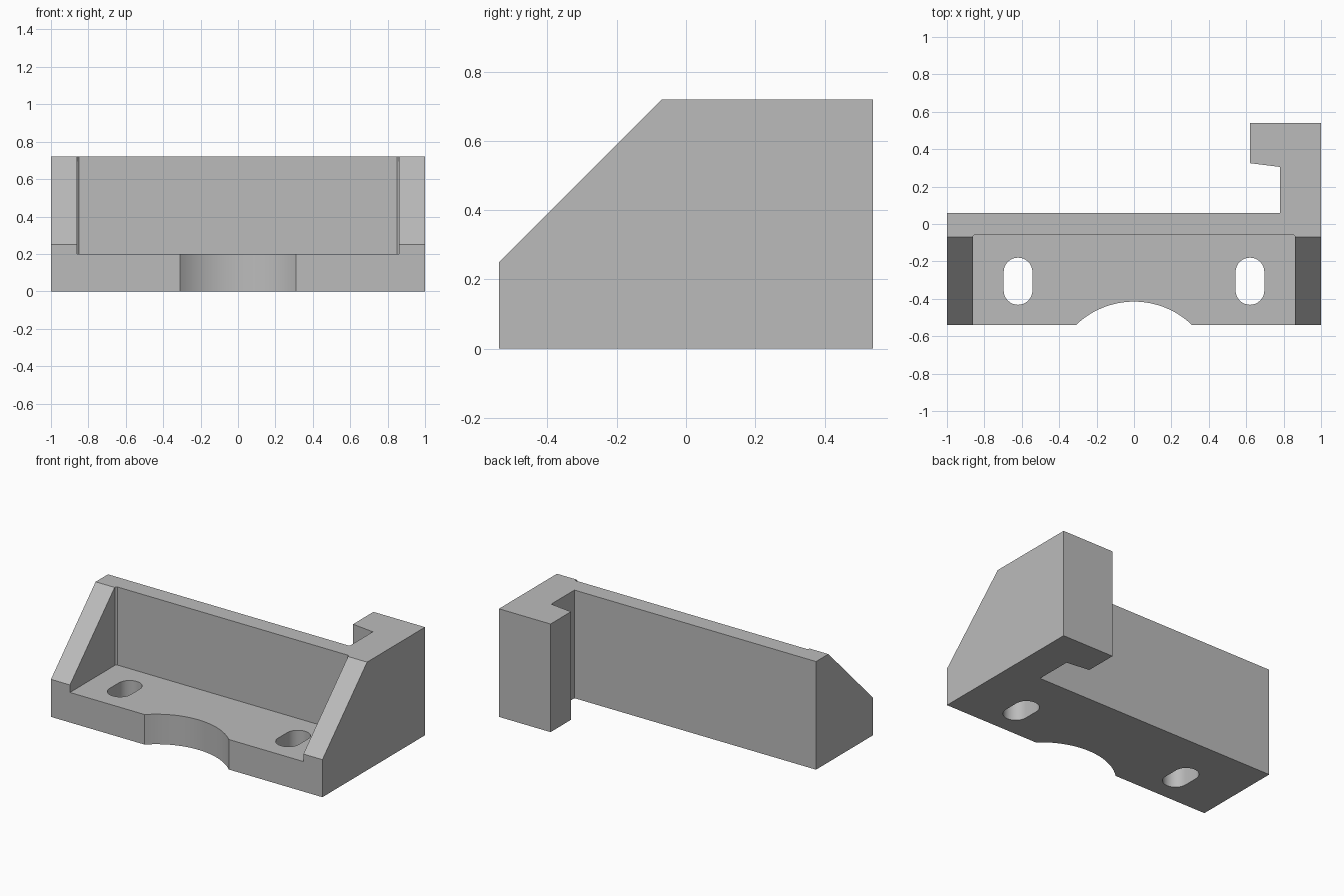
import bpy
import bmesh
from math import sin, cos, pi, asin, radians
from mathutils import Vector

cube = bpy.data.objects.get("Cube")
if cube:
    bpy.data.objects.remove(cube, do_unlink=True)

grey = bpy.data.materials.new("plain grey")
grey.use_nodes = True
colour = (0.5, 0.5, 0.5, 1)
grey.diffuse_color = colour
grey.node_tree.nodes["Principled BSDF"].inputs["Base Color"].default_value = colour


def prism(name, points, direction):
    """Extrude a closed outline of 3D points along a direction."""
    bm = bmesh.new()
    face = bm.faces.new([bm.verts.new(p) for p in points])
    new = bmesh.ops.extrude_face_region(bm, geom=[face])["geom"]
    bmesh.ops.translate(bm, vec=Vector(direction),
                        verts=[v for v in new if isinstance(v, bmesh.types.BMVert)])
    bmesh.ops.recalc_face_normals(bm, faces=bm.faces)
    mesh = bpy.data.meshes.new(name)
    bm.to_mesh(mesh)
    bm.free()
    mesh.materials.append(grey)
    obj = bpy.data.objects.new(name, mesh)
    bpy.context.collection.objects.link(obj)
    return obj


def upright(name, outline, bottom, height):
    return prism(name, [(x, y, bottom) for x, y in outline], (0, 0, height))


def arc(cx, cy, radius, start, end, steps):
    angles = [start + (end - start) * i / steps for i in range(steps + 1)]
    return [(cx + radius * cos(a), cy + radius * sin(a)) for a in angles]


# Main body: plan outline with the front recess and the rear hook
FRONT, BACK, TOP = -0.54, 0.54, 0.72
recess_radius, recess_y = 0.447, -0.862
half = asin(0.31 / recess_radius)
outline = [(-1, FRONT)]
outline += arc(0, recess_y, recess_radius, pi / 2 + half, pi / 2 - half, 32)
outline += [(1, FRONT), (1, BACK), (0.62, BACK), (0.62, 0.325),
            (0.78, 0.305), (0.78, 0.06), (-1, 0.06)]
body = upright("bracket_body", outline, 0, TOP)

# Pocket between the side walls, with slightly eased rear corners
cutters = [upright("pocket_cutter",
                   [(-0.86, -1), (0.86, -1), (0.86, -0.065), (0.85, -0.055),
                    (-0.85, -0.055), (-0.86, -0.065)], 0.2, 1)]

# Sloping front edges of the side walls
cutters.append(prism("slope_cutter",
                     [(-2, -0.74, 0.05), (-2, 0.13, 0.92), (-2, -0.74, 0.92)],
                     (4, 0, 0)))

# Mounting slots through the floor
for side in (-1, 1):
    x = 0.62 * side
    slot = arc(x, -0.257, 0.077, 0, pi, 16) + arc(x, -0.355, 0.077, pi, 2 * pi, 16)
    cutters.append(upright("slot_cutter", slot, -0.1, 0.5))

# Carve the body, then drop the cutters
for cutter in cutters:
    cutter.hide_render = True
    cut = body.modifiers.new(cutter.name, "BOOLEAN")
    cut.operation = "DIFFERENCE"
    cut.solver = "EXACT"
    cut.object = cutter
bpy.context.view_layer.update()
carved = bpy.data.meshes.new_from_object(
    body.evaluated_get(bpy.context.evaluated_depsgraph_get()))
body.modifiers.clear()
body.data = carved
for cutter in cutters:
    bpy.data.objects.remove(cutter, do_unlink=True)

# Smooth curved walls, sharp corners
bpy.ops.object.select_all(action="DESELECT")
body.select_set(True)
bpy.context.view_layer.objects.active = body
bpy.ops.object.shade_smooth_by_angle(angle=radians(30))
